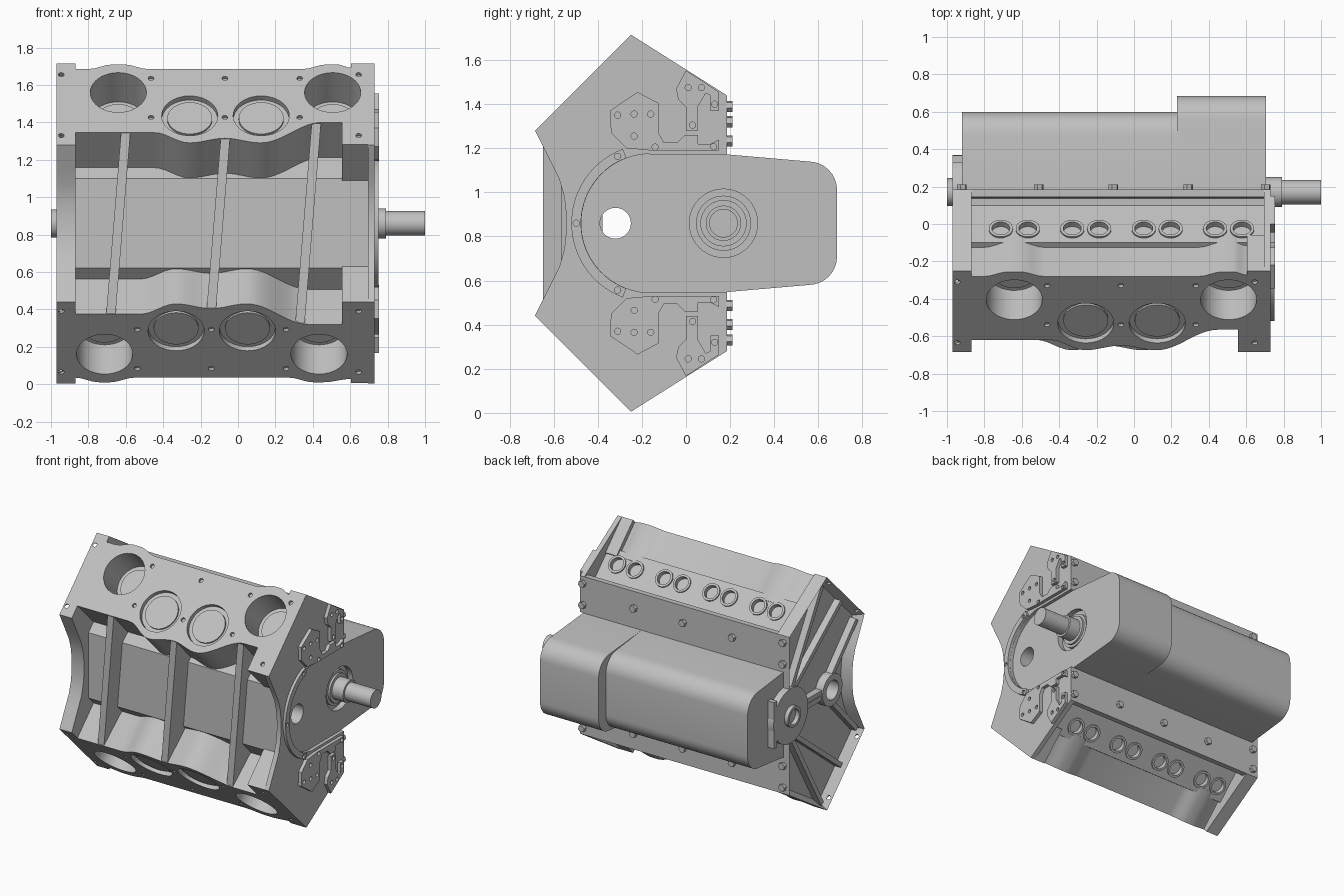
import bpy, bmesh, math
from mathutils import Vector

if "Cube" in bpy.data.objects:
    bpy.data.objects.remove(bpy.data.objects["Cube"])

MID = 0.86                      # height of the crank and cam axes
CRANK, CAM = 0.17, -0.32        # y of the two axes
R = math.sqrt(0.5)

metal = bpy.data.materials.new("cast grey metal")
metal.use_nodes = True
grey = (0.53, 0.53, 0.53, 1)
metal.diffuse_color = grey
metal.node_tree.nodes["Principled BSDF"].inputs["Base Color"].default_value = grey
parts = []


def finish(name, bm):
    bmesh.ops.recalc_face_normals(bm, faces=bm.faces)
    mesh = bpy.data.meshes.new(name)
    bm.to_mesh(mesh)
    bm.free()
    mesh.materials.append(metal)
    ob = bpy.data.objects.new(name, mesh)
    bpy.context.collection.objects.link(ob)
    parts.append(ob)
    return ob


def extrude(bm, points, offset):
    low = [bm.verts.new(p) for p in points]
    high = [bm.verts.new(Vector(p) + Vector(offset)) for p in points]
    n = len(low)
    bm.faces.new(low)
    cap = bm.faces.new(high)
    for i in range(n):
        bm.faces.new((low[i], low[(i + 1) % n], high[(i + 1) % n], high[i]))
    return cap


def prism(name, profile, x0, x1):
    bm = bmesh.new()
    extrude(bm, [(x0, y, z) for y, z in profile], (x1 - x0, 0, 0))
    return finish(name, bm)


def rods(name, items, seg=40):
    """Cylinders given as (start, end, radius)."""
    bm = bmesh.new()
    for a, b, r in items:
        a, b = Vector(a), Vector(b)
        u = (b - a).orthogonal().normalized()
        v = (b - a).normalized().cross(u)
        ring = [a + r * (u * math.cos(t) + v * math.sin(t))
                for t in (2 * math.pi * i / seg for i in range(seg))]
        extrude(bm, ring, b - a)
    return finish(name, bm)


def axial(y, z, x0, x1, r):
    return ((x0, y, z), (x1, y, z), r)


def cut(ob, cutter):
    mod = ob.modifiers.new("cut", "BOOLEAN")
    mod.operation, mod.solver, mod.object = "DIFFERENCE", "EXACT", cutter
    dg = bpy.context.evaluated_depsgraph_get()
    mesh = bpy.data.meshes.new_from_object(ob.evaluated_get(dg))
    ob.modifiers.clear()
    ob.data = mesh


def discard(cutter):
    parts.remove(cutter)
    bpy.data.objects.remove(cutter)


def mirrored(half):
    return half + [(y, 2 * MID - z) for y, z in reversed(half)]


def wave(keys, step=0.03):
    """Smooth cosine run through a few key points."""
    out = []
    for (x0, s0), (x1, s1) in zip(keys, keys[1:]):
        n = 1 if s0 == s1 else max(4, round((x1 - x0) / step))
        out += [(x0 + (x1 - x0) * i / n,
                 s0 + (s1 - s0) * (1 - math.cos(math.pi * i / n)) / 2) for i in range(n)]
    return out + [keys[-1]]


def deck(g, x, s, d):
    """Point on a bank: s runs across the deck, d runs down the bores."""
    return Vector((x, -0.4675 + (s + d) * R, MID + g * (0.6375 + (s - d) * R)))


# Central casting with cam tunnel, sloped port faces and pan rails
core = prism("crankcase", mirrored([(-0.49, 1.10), (-0.125, 1.465), (-0.125, 1.53), (-0.10, 1.548),
             (0.10, 1.348), (0.135, 1.348), (0.145, 1.44), (0.185, 1.44)]), -0.88, 0.70)

# End plates with scalloped valley edge
outline = mirrored([(-0.543, 0.90), (-0.552, 0.98), (-0.575, 1.06), (-0.62, 1.15),
                    (-0.685, 1.28), (-0.25, 1.715), (0.185, 1.44)])
front_plate = prism("front_plate", outline, 0.695, 0.73)
bm = bmesh.new()
cap = extrude(bm, [(-0.87, y, z) for y, z in outline], (-0.10, 0, 0))
bmesh.ops.recalc_face_normals(bm, faces=bm.faces)
bmesh.ops.inset_region(bm, faces=[cap], thickness=0.04, use_even_offset=True)
bmesh.ops.translate(bm, verts=cap.verts, vec=(0.065, 0, 0))
rear_plate = finish("rear_plate", bm)


# Front cover, continuous with the deep sump end
def cover_arc(r, sweep):
    return [(-0.16 - r * math.cos(t), MID + r * math.sin(t))
            for t in (math.radians(sweep) * (i + 0.5) / 14 for i in range(14))]


def pan(bottom, start):
    c = [(bottom - 0.13 + 0.13 * math.sin(t), 1.01 + 0.13 * math.cos(t))
         for t in (math.pi / 2 * i / 8 for i in range(9))]
    return mirrored(start + [(0.185, 1.172)] + c)


cover_shape = pan(0.685, cover_arc(0.315, 90) + [(-0.16, 1.172)])
recess = prism("recess_cutter", cover_shape, 0.703, 0.80)
cut(front_plate, recess)
discard(recess)
cover = prism("front_cover", cover_shape, 0.60, 0.705)
prism("sump_deep", pan(0.685, [(0.15, 1.172)]), 0.23, 0.705)
prism("sump_shallow", pan(0.60, [(0.15, 1.172)]), -0.92, 0.23)

# Raised rim around the cover with its bolt holes
outer_arc, inner_arc = cover_arc(0.36, 72), cover_arc(0.316, 72)
flip = lambda arc: [(y, 2 * MID - z) for y, z in reversed(arc)]
cover_rim = prism("cover_rim", flip(outer_arc) + outer_arc + inner_arc[::-1] + flip(inner_arc)[::-1],
                  0.72, 0.75)
tool = rods("rim_holes", [axial(y, z, 0.738, 0.8, 0.014)
                          for y, z in ((-0.498, MID), (-0.31, 1.163), (-0.31, 0.557))], 20)
cut(cover_rim, tool)
discard(tool)

# Crank nose, seal recess and rear flange
seal = rods("seal_cutter", [axial(CRANK, MID, 0.65, 0.8, 0.155)])
for ob in (cover, bpy.data.objects["sump_deep"], core, front_plate):
    cut(ob, seal)
discard(seal)
rods("front_seal", [axial(CRANK, MID, 0.60, 0.665, 0.156), axial(CRANK, MID, 0.60, 0.685, 0.125),
                    axial(CRANK, MID, 0.60, 0.70, 0.105)])
rods("crank_nose", [axial(CRANK, MID, 0.60, 0.79, 0.08), axial(CRANK, MID, 0.60, 1.0, 0.065)])
rear_hub = rods("rear_crank_flange", [axial(CRANK, MID, -1.0, -0.9, 0.075)])
rods("rear_seal_housing", [axial(CRANK, MID, -0.97, -0.88, 0.20)])
prism("rear_seal_foot", mirrored([(0.33, 1.03), (0.365, 1.03)]), -0.97, -0.91)
cam_ring = rods("rear_cam_ring", [axial(CAM, MID, -0.965, -0.88, 0.115)])
hole = rods("hub_cutter", [axial(CRANK, MID, -1.1, -0.94, 0.055)])
cut(rear_hub, hole)
discard(hole)

# Rear stiffening ribs running from the crank and cam
bm = bmesh.new()
for g in (1, -1):
    for y0, z0, y1, z1 in ((CRANK, 0.12, -0.22, 0.80), (CRANK, 0.12, -0.44, 0.60),
                           (CAM, 0.08, -0.62, 0.40), (CAM, 0.02, CRANK, 0.02)):
        a, b = Vector((-0.955, y0, MID + g * z0)), Vector((-0.955, y1, MID + g * z1))
        w = (b - a).cross(Vector((1, 0, 0))).normalized() * 0.017
        extrude(bm, [a - w, a + w, b + w, b - w], (0.06, 0, 0))
rear_ribs = finish("rear_ribs", bm)

# Cam tunnel right through the block
tunnel = rods("cam_cutter", [axial(CAM, MID, -1.2, 1.2, 0.07)])
for ob in (core, front_plate, cover, rear_plate, cam_ring, rear_ribs):
    cut(ob, tunnel)
discard(tunnel)

# Slanted valley webs, each reaching the deck edges of both banks
for i, (x, s) in enumerate(((-0.64, -0.217), (-0.105, -0.26), (0.375, -0.145))):
    bm = bmesh.new()
    tips = [deck(1, 0, s, d) for d in (0.003, 0.27)]
    extrude(bm, [(x - 0.025 + 0.082 * (z - MID), y, z) for y, z in
                 mirrored([(tips[1].y, tips[1].z), (tips[0].y, tips[0].z)])], (0.05, 0, 0))
    finish(f"valley_web_{i + 1}", bm)

# Cylinder banks
for g, side in ((1, "upper"), (-1, "lower")):
    shift = 0 if g > 0 else -0.073
    bores = [(-0.64 + 0.382 * i + shift, 0.088 if i in (0, 3) else -0.088) for i in range(4)]
    inner = wave([(-0.45 + shift, -0.215), (-0.26 + shift, -0.293), (-0.07 + shift, -0.258),
                  (0.12 + shift, -0.293), (0.45 + shift, -0.138), (0.555, -0.138)])
    outer = wave([(-0.80 + shift, 0.265), (-0.67 + shift, 0.30), (-0.61 + shift, 0.30),
                  (-0.48 + shift, 0.265), (0.345 + shift, 0.265), (0.475 + shift, 0.30),
                  (0.53 + shift, 0.30), (0.605, 0.275)])
    shape = ([(-0.90, -0.215)] + inner + [(0.555, -0.307), (0.70, -0.307), (0.70, 0.307),
             (0.605, 0.307)] + outer[::-1] + [(-0.90, 0.265)])
    bm = bmesh.new()
    extrude(bm, [deck(g, x, s, 0) for x, s in shape], deck(g, 0, 0, 0.27) - deck(g, 0, 0, 0))
    bank = finish(f"{side}_bank", bm)

    # Bores and head bolt holes
    bolts = [(x + shift, s) for x in (-0.465, -0.07, 0.33) for s in (0.195, -0.10)]
    bolts += [(x, s) for x in (-0.945, 0.645) for s in (0.223, -0.237)]
    for name, spots, r, depth in (("bore", bores, 0.15, 0.4), ("bolt_hole", bolts, 0.015, 0.018)):
        tool = rods(name, [(deck(g, x, s, -0.1), deck(g, x, s, depth), r) for x, s in spots])
        cut(bank, tool)
        if name == "bolt_hole":
            cut(rear_plate, tool)
        discard(tool)

    # Pistons with raised crowns
    items = []
    for x, s in bores:
        top = 0.22 if s > 0 else 0.03
        items += [(deck(g, x, s, top), deck(g, x, s, 0.3), 0.149),
                  (deck(g, x, s, top - 0.012), deck(g, x, s, 0.28), 0.12)]
    rods(f"{side}_pistons", items)

    # Paired side ports with collars
    n = Vector((0, R, g * R))
    spots = [Vector((x + dx, -0.03, MID + g * 0.618)) for x, s in bores for dx in (-0.072, 0.072)]
    collars = rods(f"{side}_port_collars", [(p - n * 0.03, p + n * 0.01, 0.064) for p in spots])
    tool = rods("port", [(p - n * 0.025, p + n * 0.1, 0.048) for p in spots])
    cut(collars, tool)
    cut(core, tool)
    discard(tool)

    # Accessory pads on the front plate
    pads = {"mount_pad": [(-0.27, 1.20), (-0.34, 1.27), (-0.345, 1.37), (-0.22, 1.455),
                          (-0.125, 1.405), (-0.125, 1.27), (-0.10, 1.225), (-0.04, 1.225),
                          (-0.005, 1.26), (0.055, 1.26), (0.055, 1.22), (0.11, 1.22),
                          (0.15, 1.24), (0.15, 1.19), (-0.16, 1.19)],
            "bracket_pad": [(0.0, 1.553), (-0.045, 1.47), (-0.035, 1.42), (0.0, 1.385),
                            (0.0, 1.28), (0.055, 1.28), (0.055, 1.39), (0.09, 1.45),
                            (0.11, 1.44), (0.11, 1.37), (0.15, 1.37), (0.15, 1.455)]}
    holes = [(-0.31, 1.35), (-0.235, 1.355), (-0.16, 1.355), (-0.235, 1.255), (0.01, 1.475),
             (0.07, 1.475), (0.03, 1.305), (0.13, 1.40), (-0.14, 1.205), (0.125, 1.207)]
    tool = rods("pad_holes", [axial(y, MID + g * (z - MID), 0.735, 0.8, 0.014)
                              for y, z in holes], 20)
    for name, prof in pads.items():
        pad = prism(f"{side}_{name}", [(y, MID + g * (z - MID)) for y, z in prof], 0.72, 0.755)
        cut(pad, tool)
    discard(tool)

    # Hex bolts along the pan rail
    spots = [(x, 0.46) for x in (-0.51, -0.11, 0.29)]
    spots += [(x, z) for x in (-0.92, 0.705) for z in (0.53, 0.373)]
    rods(f"{side}_rail_bolts", [((x, 0.17, MID + g * z), (x, 0.21, MID + g * z), 0.026)
                                for x, z in spots], 6)

# Smooth curved walls, keep machined edges crisp
bpy.ops.object.select_all(action="DESELECT")
for ob in parts:
    ob.select_set(True)
bpy.context.view_layer.objects.active = core
bpy.ops.object.shade_smooth_by_angle(angle=math.radians(30))
